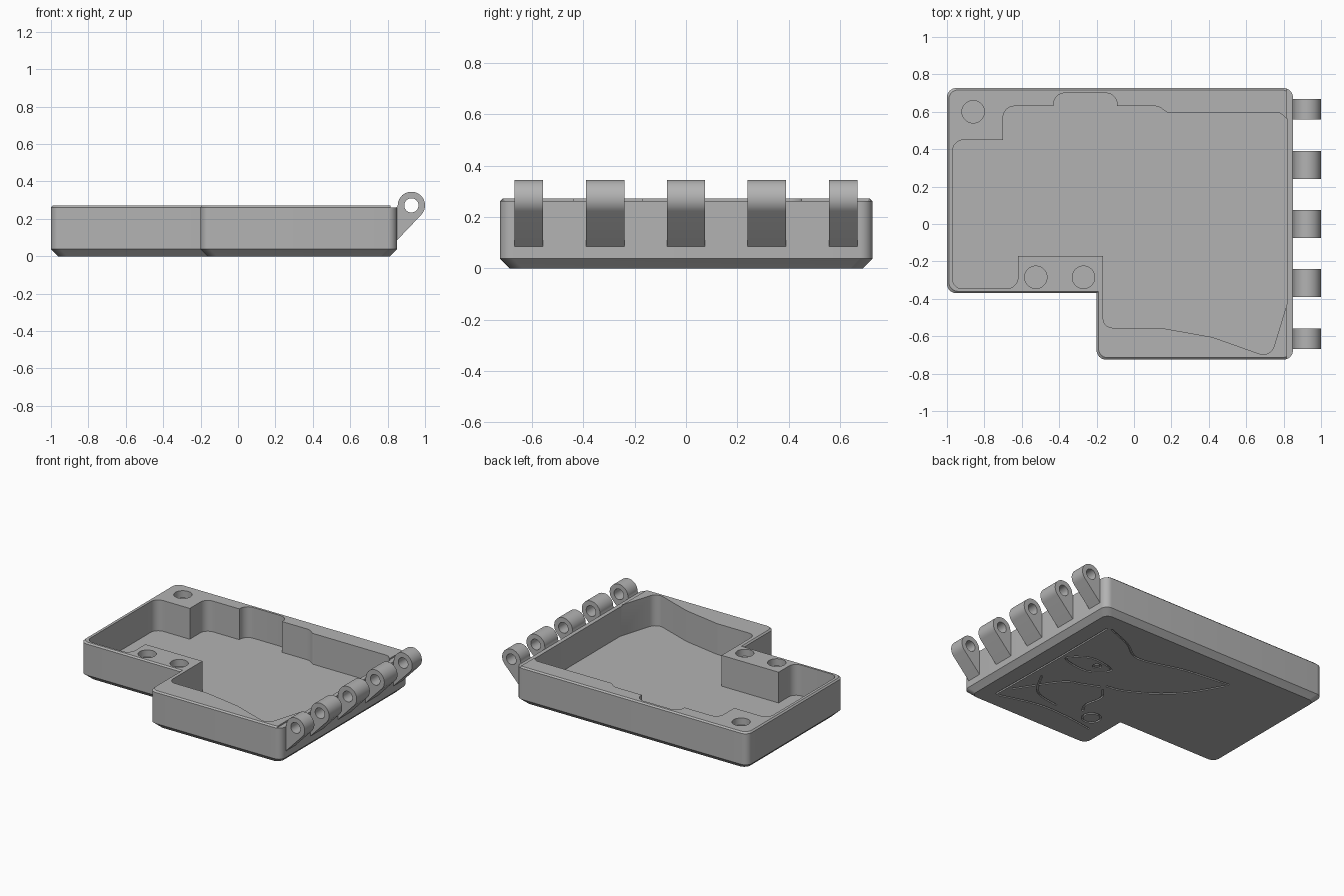
import bpy, bmesh, math
from mathutils import Vector

if "Cube" in bpy.data.objects:
    bpy.data.objects.remove(bpy.data.objects["Cube"])

grey = bpy.data.materials.new("mid grey")
grey.use_nodes = True
grey.diffuse_color = (0.45, 0.45, 0.45, 1)
grey.node_tree.nodes["Principled BSDF"].inputs["Base Color"].default_value = grey.diffuse_color


def rounded(corners, inset=0.0):
    """Counter-clockwise corners (x, y, radius), moved inwards and rounded."""
    pts, n = [], len(corners)
    for i in range(n):
        prev, here, nxt = (Vector(corners[j % n][:2]) for j in (i - 1, i, i + 1))
        radius = corners[i][2]
        a, b = (here - prev).normalized(), (nxt - here).normalized()
        normal = Vector((-a.y, a.x)) + Vector((-b.y, b.x))
        here = here + normal * (inset * 2 / normal.length_squared)
        if radius == 0:
            pts.append(here)
            continue
        turn = a.angle(b)
        reach = radius * math.tan(turn / 2)
        sign = 1 if a.x * b.y - a.y * b.x > 0 else -1
        start = here - a * reach
        centre = start + Vector((-a.y, a.x)) * radius * sign
        spoke = start - centre
        for k in range(9):
            t = sign * turn * k / 8
            c, s = math.cos(t), math.sin(t)
            pts.append(centre + Vector((spoke.x * c - spoke.y * s, spoke.x * s + spoke.y * c)))
    return pts


def make(name, bm):
    bmesh.ops.recalc_face_normals(bm, faces=bm.faces)
    mesh = bpy.data.meshes.new(name)
    bm.to_mesh(mesh)
    bm.free()
    obj = bpy.data.objects.new(name, mesh)
    bpy.context.collection.objects.link(obj)
    mesh.materials.append(grey)
    return obj


def loft(name, rings):
    """Closed solid through rings of 3D points."""
    bm = bmesh.new()
    loops = [[bm.verts.new(p) for p in ring] for ring in rings]
    n = len(loops[0])
    for low, high in zip(loops, loops[1:]):
        for i in range(n):
            j = (i + 1) % n
            bm.faces.new((low[i], low[j], high[j], high[i]))
    bm.faces.new(loops[0][::-1])
    bm.faces.new(loops[-1])
    return make(name, bm)


def prism(name, pts, z0, z1):
    return loft(name, [[(p[0], p[1], z) for p in pts] for z in (z0, z1)])


def circle(x, y, r, n=40):
    return [(x + r * math.cos(math.tau * k / n), y + r * math.sin(math.tau * k / n))
            for k in range(n)]


def carve(target, cutters):
    for cutter in cutters:
        mod = target.modifiers.new("cut", "BOOLEAN")
        mod.operation, mod.solver, mod.object = "DIFFERENCE", "EXACT", cutter
    graph = bpy.context.evaluated_depsgraph_get()
    mesh = bpy.data.meshes.new_from_object(target.evaluated_get(graph))
    target.modifiers.clear()
    target.data = mesh
    for cutter in cutters:
        bpy.data.objects.remove(cutter)


def smooth(obj):
    for poly in obj.data.polygons:
        poly.use_smooth = True
    obj.data.set_sharp_from_angle(angle=math.radians(25))


# Stepped case with chamfered underside and softened rim
TOP = 0.272
R = 0.05
case_corners = [(-1, -0.37, R), (-0.2, -0.37, 0), (-0.2, -0.725, R),
                (0.85, -0.725, R), (0.85, 0.727, R), (-1, 0.727, R)]
case = loft("case", [[(p.x, p.y, z) for p in rounded(case_corners, inset)]
                     for z, inset in ((0, 0.038), (0.038, 0), (TOP - 0.01, 0), (TOP, 0.01))])

# Cavity that leaves screw posts and thick wall sections standing
cavity_corners = [
    (-0.97, -0.345, 0.05), (-0.62, -0.345, 0.06), (-0.62, -0.17, 0), (-0.165, -0.17, 0),
    (-0.165, -0.555, 0.05), (0.14, -0.555, 0.1), (0.42, -0.605, 0.1), (0.73, -0.715, 0.06),
    (0.82, -0.42, 0), (0.82, 0.56, 0), (0.78, 0.595, 0.03), (0.18, 0.595, 0),
    (0.13, 0.63, 0.06), (-0.09, 0.63, 0), (-0.09, 0.70, 0.06), (-0.43, 0.70, 0.06),
    (-0.43, 0.63, 0), (-0.70, 0.63, 0.06), (-0.70, 0.45, 0), (-0.97, 0.45, 0.06)]
cutters = [prism("cavity", rounded(cavity_corners), 0.05, 0.4)]

# Lowered rim along the hinge side
cutters.append(prism("rim_step", [(0.815, -1), (1, -1), (1, 1), (0.815, 1)], TOP - 0.01, 0.4))

# Round sockets in the posts
for x, y in ((-0.86, 0.6), (-0.525, -0.285), (-0.27, -0.285)):
    cutters.append(prism("socket", circle(x, y, 0.06), TOP - 0.05, 0.4))


# Engraved line decoration on the underside
def stroke(points, width=0.012, closed=False):
    pts = [Vector(p) for p in points]
    n = len(pts)
    dense = []
    for i in range(n if closed else n - 1):
        p = [pts[j % n] if closed else pts[max(0, min(j, n - 1))] for j in range(i - 1, i + 3)]
        for k in range(6):
            t = k / 6
            dense.append(0.5 * (2 * p[1] + (p[2] - p[0]) * t
                         + (2 * p[0] - 5 * p[1] + 4 * p[2] - p[3]) * t * t
                         + (3 * p[1] - p[0] - 3 * p[2] + p[3]) * t ** 3))
    if not closed:
        dense.append(pts[-1])
    m = len(dense)
    bm = bmesh.new()
    rows = []
    for i, p in enumerate(dense):
        ahead = dense[(i + 1) % m] if closed else dense[min(i + 1, m - 1)]
        back = dense[i - 1] if closed else dense[max(i - 1, 0)]
        d = (ahead - back).normalized()
        side = Vector((-d.y, d.x)) * width / 2
        rows.append([bm.verts.new((q.x, q.y, z)) for q, z in
                     ((p - side, -0.02), (p + side, -0.02), (p + side, 0.01), (p - side, 0.01))])
    for i in range(m if closed else m - 1):
        a, b = rows[i], rows[(i + 1) % m]
        for k in range(4):
            bm.faces.new((a[k], a[k - 1], b[k - 1], b[k]))
    if not closed:
        bm.faces.new(rows[0])
        bm.faces.new(rows[-1])
    return make("stroke", bm)


cutters += [
    stroke([(0.69, 0.55), (0.69, 0), (0.70, -0.57)]),
    stroke([(0.66, 0.56), (0.46, 0.48), (0.28, 0.38), (-0.05, 0.46), (-0.39, 0.50)]),
    stroke([(-0.38, 0.47), (-0.27, 0.28), (-0.12, 0.12), (0.08, 0.0), (0.21, -0.03)]),
    stroke([(0.65, 0.08), (0.52, 0.19), (0.32, 0.15), (0.44, 0.04)], closed=True),
    stroke(circle(0.425, 0.13, 0.025, 8), 0.01, closed=True),
    stroke([(0.235, -0.06), (0.35, -0.11), (0.47, -0.17), (0.66, -0.45)]),
    stroke([(0.2, -0.08), (0.14, -0.17), (0.16, -0.3), (0.12, -0.38)]),
    stroke([(0.67, -0.57), (0.4, -0.5), (0.16, -0.5), (-0.06, -0.53)]),
    stroke(circle(0.02, -0.41, 0.06, 10), closed=True),
    stroke([(0.62, -0.2), (0.5, -0.38), (0.3, -0.43)]),
]
carve(case, cutters)
smooth(case)

# Hinge knuckles: round eye on a gusset that tapers down the wall
EYE_X, EYE_Z, EYE_R = 0.927, 0.272, 0.073
arc = [math.radians(-43 + 223 * k / 28) for k in range(29)]
profile = [(EYE_X + EYE_R * math.cos(t), EYE_Z + EYE_R * math.sin(t)) for t in arc]
profile += [(0.845, 0.255), (0.845, 0.08)]
for number, (y, half) in enumerate(((-0.613, 0.055), (-0.315, 0.075), (0, 0.075),
                                    (0.315, 0.075), (0.613, 0.055)), 1):
    knuckle = loft(f"hinge_knuckle_{number}",
                   [[(x, side, z) for x, z in profile] for side in (y - half, y + half)])
    pin_hole = loft("pin_hole", [[(x, side, z) for x, z in circle(EYE_X, EYE_Z, 0.038)]
                                 for side in (y - 0.2, y + 0.2)])
    carve(knuckle, [pin_hole])
    smooth(knuckle)
